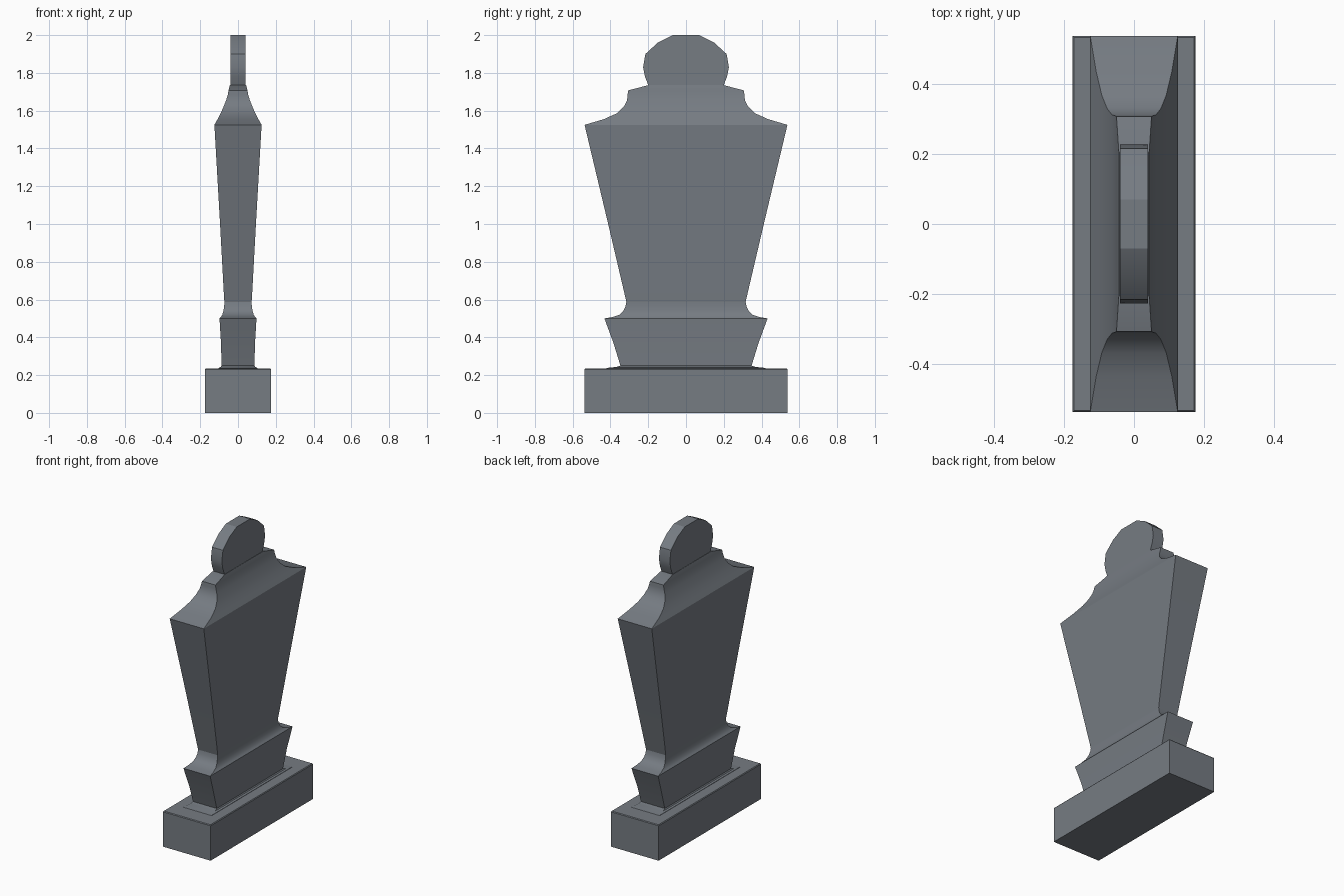
import bpy, bmesh, math

if "Cube" in bpy.data.objects:
    bpy.data.objects.remove(bpy.data.objects["Cube"])

stone = bpy.data.materials.new("slate_grey")
stone.diffuse_color = (0.18, 0.20, 0.225, 1)
stone.use_nodes = True
stone.node_tree.nodes["Principled BSDF"].inputs["Base Color"].default_value = stone.diffuse_color


def loft(name, sections, angle=30):
    """Stack rectangular sections (z, half width x, half width y) into a closed solid."""
    bm = bmesh.new()
    rings = [[bm.verts.new((sx * hx, sy * hy, z))
              for sx, sy in ((-1, -1), (1, -1), (1, 1), (-1, 1))]
             for z, hx, hy in sections]
    for a, b in zip(rings, rings[1:]):
        for i in range(4):
            j = (i + 1) % 4
            bm.faces.new((a[i], a[j], b[j], b[i]))
    bm.faces.new(rings[0][::-1])
    bm.faces.new(rings[-1])
    bmesh.ops.recalc_face_normals(bm, faces=bm.faces)
    me = bpy.data.meshes.new(name)
    bm.to_mesh(me)
    bm.free()
    me.materials.append(stone)
    ob = bpy.data.objects.new(name, me)
    bpy.context.collection.objects.link(ob)
    bpy.ops.object.select_all(action='DESELECT')
    ob.select_set(True)
    bpy.context.view_layer.objects.active = ob
    bpy.ops.object.shade_smooth_by_angle(angle=math.radians(angle))
    return ob


# Rectangular base block with a softened top edge
loft("base_block", [(0, .175, .537), (.231, .175, .537), (.236, .171, .533)])

# Flared plinth with a small skirt at its foot and a cove on top
loft("plinth", [(.23, .104, .43), (.238, .103, .42), (.243, .092, .37),
                (.25, .087, .347), (.37, .09, .384), (.50, .098, .432),
                (.507, .091, .39), (.52, .083, .352), (.54, .077, .332),
                (.565, .073, .32), (.59, .072, .315)])

# Tapering slab that widens upward
loft("slab", [(.585, .072, .315), (.65, .076, .33), (1.0, .095, .412),
              (1.525, .125, .537)])

# Concave shoulders rising to a sloped ledge
loft("shoulders", [(1.525, .125, .537), (1.555, .108, .435), (1.585, .092, .368),
                   (1.62, .077, .33), (1.655, .063, .312), (1.685, .054, .309),
                   (1.707, .050, .307), (1.735, .043, .20)])

# Faceted round head
loft("head", [(1.73, .041, .198), (1.78, .04, .217), (1.83, .04, .227),
              (1.90, .04, .215), (1.962, .04, .147), (2.0, .04, .07)], 25)
